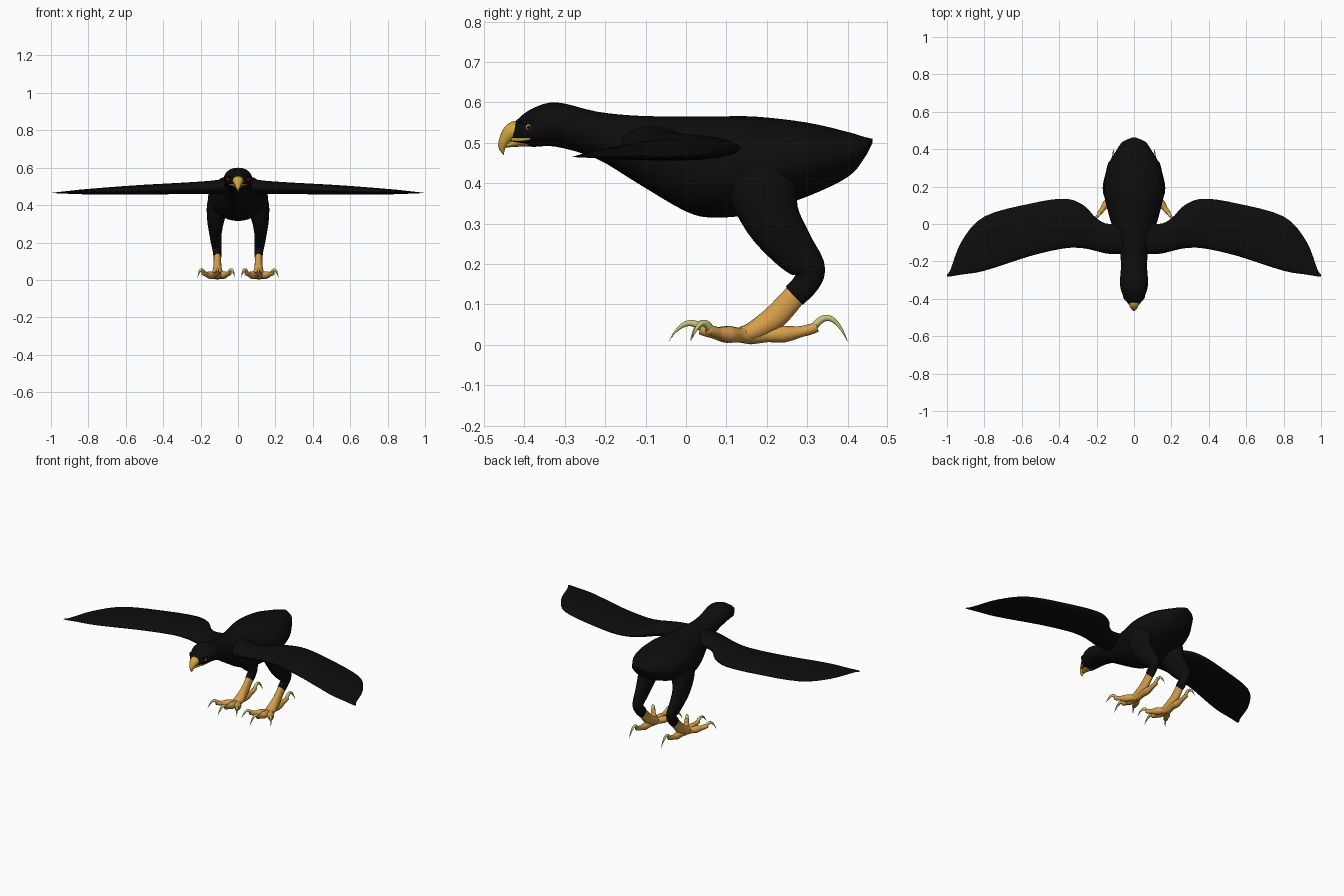
import bpy
import bmesh
from math import sin, cos, tau, pi, radians
from mathutils import Vector

if "Cube" in bpy.data.objects:
    bpy.data.objects.remove(bpy.data.objects["Cube"])

X, Y, Z = Vector((1, 0, 0)), Vector((0, 1, 0)), Vector((0, 0, 1))


def material(name, red, green, blue):
    mat = bpy.data.materials.new(name)
    mat.use_nodes = True
    mat.diffuse_color = (red, green, blue, 1)
    shader = mat.node_tree.nodes["Principled BSDF"]
    shader.inputs["Base Color"].default_value = mat.diffuse_color
    shader.inputs["Roughness"].default_value = 0.8
    return mat


black = material("black plumage", .004, .004, .004)
skin = material("orange skin", .66, .34, .07)
horn = material("golden beak", .66, .4, .05)
talon = material("pale claw", .58, .54, .18)
iris = material("orange eye", .6, .22, .03)


def resample(rows, steps):
    """Smooth spline through rows of numbers."""
    out = []
    last = len(rows) - 1
    for i in range(last):
        before, start, end, after = (
            rows[min(max(k, 0), last)] for k in range(i - 1, i + 3))
        for step in range(steps):
            t = step / steps
            out.append([
                q + t / 2 * (r - p + t * (2 * p - 5 * q + 4 * r - s
                             + t * (3 * (q - r) + s - p)))
                for p, q, r, s in zip(before, start, end, after)])
    return out + [list(rows[-1])]


def finish(bm, name, mat):
    bmesh.ops.recalc_face_normals(bm, faces=bm.faces)
    mesh = bpy.data.meshes.new(name)
    bm.to_mesh(mesh)
    bm.free()
    mesh.materials.append(mat)
    obj = bpy.data.objects.new(name, mesh)
    bpy.context.collection.objects.link(obj)
    for face in mesh.polygons:
        face.use_smooth = True


def loft(name, mat, rows, ref=X, axis=None, side=1, sides=16):
    """Skin ellipses given as x, y, z, radius along ref, other radius."""
    rows = resample(rows, 4)
    last = len(rows) - 1
    centres = [Vector((row[0] * side, row[1], row[2])) for row in rows]
    bm = bmesh.new()
    rings = []
    for i, (centre, row) in enumerate(zip(centres, rows)):
        ahead = centres[min(i + 1, last)] - centres[max(i - 1, 0)]
        tangent = axis or ahead.normalized()
        across = (ref - tangent * ref.dot(tangent)).normalized()
        wide = across * max(row[3], .0005)
        high = tangent.cross(across) * max(row[4], .0005)
        turns = [tau * k / sides for k in range(sides)]
        rings.append([bm.verts.new(centre + wide * cos(a) + high * sin(a))
                      for a in turns])
    for lower, upper in zip(rings, rings[1:]):
        for k in range(sides):
            bm.faces.new((lower[k - 1], lower[k], upper[k], upper[k - 1]))
    bm.faces.new(rings[0])
    bm.faces.new(rings[-1])
    finish(bm, name, mat)


def ball(name, mat, centre, size):
    bm = bmesh.new()
    bmesh.ops.create_uvsphere(bm, u_segments=16, v_segments=10, radius=1)
    bmesh.ops.scale(bm, vec=size, verts=bm.verts)
    bmesh.ops.translate(bm, vec=centre, verts=bm.verts)
    finish(bm, name, mat)


def wing_section(x, front, back):
    """Ellipse between two edges, thick at the root and thin at the tip."""
    thickness = .03 * (1 - x ** 3) + .02 * (1 - x) ** 8
    height = .5 - .035 * x
    return x, (front + back) / 2, height, (back - front) / 2, thickness


def trunk_section(y, low, high, half_width):
    return 0, y, (low + high) / 2, half_width, (high - low) / 2


def digit(label, side, angle, length, claw_length, lift):
    """Knuckled toe spreading from the foot pad, with a hooked claw."""
    direction = Vector((sin(radians(angle)), -cos(radians(angle)), 0))
    base = Vector((.11, .16, .024))
    toe, claw = [], []
    for k in range(9):
        t = k / 8
        centre = base + direction * length * t + Z * lift * t ** 3
        radius = .021 - .004 * t - .007 * t ** 4 + .002 * cos(2 * tau * t)
        toe.append((*centre, radius, radius))
    root = base + direction * (length - .008) + Z * lift
    for k in range(9):
        t = k / 8
        centre = root + direction * claw_length * t + Z * lift * t * (6 - 8 * t)
        radius = .0095 * (1 - t ** 2)
        claw.append((*centre, radius, radius))
    across = direction.cross(Z)
    across.x *= side
    loft(label + "_toe", skin, toe, ref=across, side=side, sides=12)
    loft(label + "_claw", talon, claw, ref=across, side=side, sides=10)


# Head, trunk and tail: y, underside, top, half width
trunk = [
    (-.436, .5, .53, .01), (-.42, .495, .555, .035), (-.38, .49, .585, .06),
    (-.32, .49, .6, .075), (-.22, .46, .577, .07), (-.12, .4, .567, .08),
    (0, .33, .565, .12), (.07, .315, .565, .14), (.17, .325, .565, .16),
    (.3, .367, .55, .145), (.4, .415, .527, .09), (.44, .46, .515, .06),
    (.462, .5, .51, .01)]
loft("body", black, [trunk_section(*row) for row in trunk], axis=Y, sides=32)

# Hooked upper beak and small lower mandible
loft("upper_beak", horn, [
    (0, -.4, .528, .034, .026), (0, -.425, .527, .029, .026),
    (0, -.443, .514, .02, .018), (0, -.455, .49, .01, .01),
    (0, -.451, .47, 0, 0)])
loft("lower_beak", horn, [
    (0, -.39, .503, .032, .012), (0, -.42, .5, .022, .01),
    (0, -.445, .493, .01, .005)])

# Wing outline: x, front edge, back edge
wing = [
    (0, -.16, .02), (.13, -.16, 0), (.2, -.145, .03), (.27, -.13, .1),
    (.37, -.13, .135), (.55, -.17, .11), (.8, -.25, .04), (.92, -.27, -.09),
    (.98, -.28, -.24), (1, -.28, -.27)]

# Feathered leg and bare shank: x, y, z and two radii
leg = [
    (.1, .165, .47, .05, .08), (.11, .187, .39, .057, .085),
    (.12, .214, .31, .044, .07), (.12, .262, .24, .032, .056),
    (.116, .303, .19, .027, .042), (.112, .298, .154, .023, .033),
    (.11, .268, .122, .021, .031)]
shank = [
    (.11, .285, .14, .019, .027), (.11, .23, .078, .021, .03),
    (.11, .195, .05, .026, .028), (.11, .16, .03, .03, .024),
    (.11, .135, .026, .026, .019)]

for side, label in ((1, "left_"), (-1, "right_")):
    loft(label + "wing", black, [wing_section(*row) for row in wing],
         ref=Y, axis=X, side=side, sides=20)
    loft(label + "leg", black, leg, side=side, sides=20)
    loft(label + "shank", skin, shank, side=side, sides=20)

    # Three front toes and one hind toe
    digit(label + "middle", side, 0, .125, .085, .014)
    digit(label + "outer", side, 36, .13, .06, .014)
    digit(label + "inner", side, -32, .125, .06, .014)
    digit(label + "hind", side, 180, .165, .085, .02)

    # Gape line at the corner of the mouth
    loft(label + "gape", horn, [
        (.02, -.43, .508, .005, .006), (.036, -.41, .508, .005, .006),
        (.046, -.385, .51, .003, .003)], ref=Z, side=side, sides=8)

    # Eye with pupil under a brow ridge
    ball(label + "eye", iris, (side * .052, -.388, .538), (.007, .009, .009))
    ball(label + "pupil", black, (side * .057, -.389, .538), (.003, .005, .005))
    loft(label + "brow", black, [
        (.04, -.41, .55, .003, .004), (.052, -.39, .551, .005, .006),
        (.056, -.365, .55, .003, .004)], ref=Z, side=side, sides=8)
